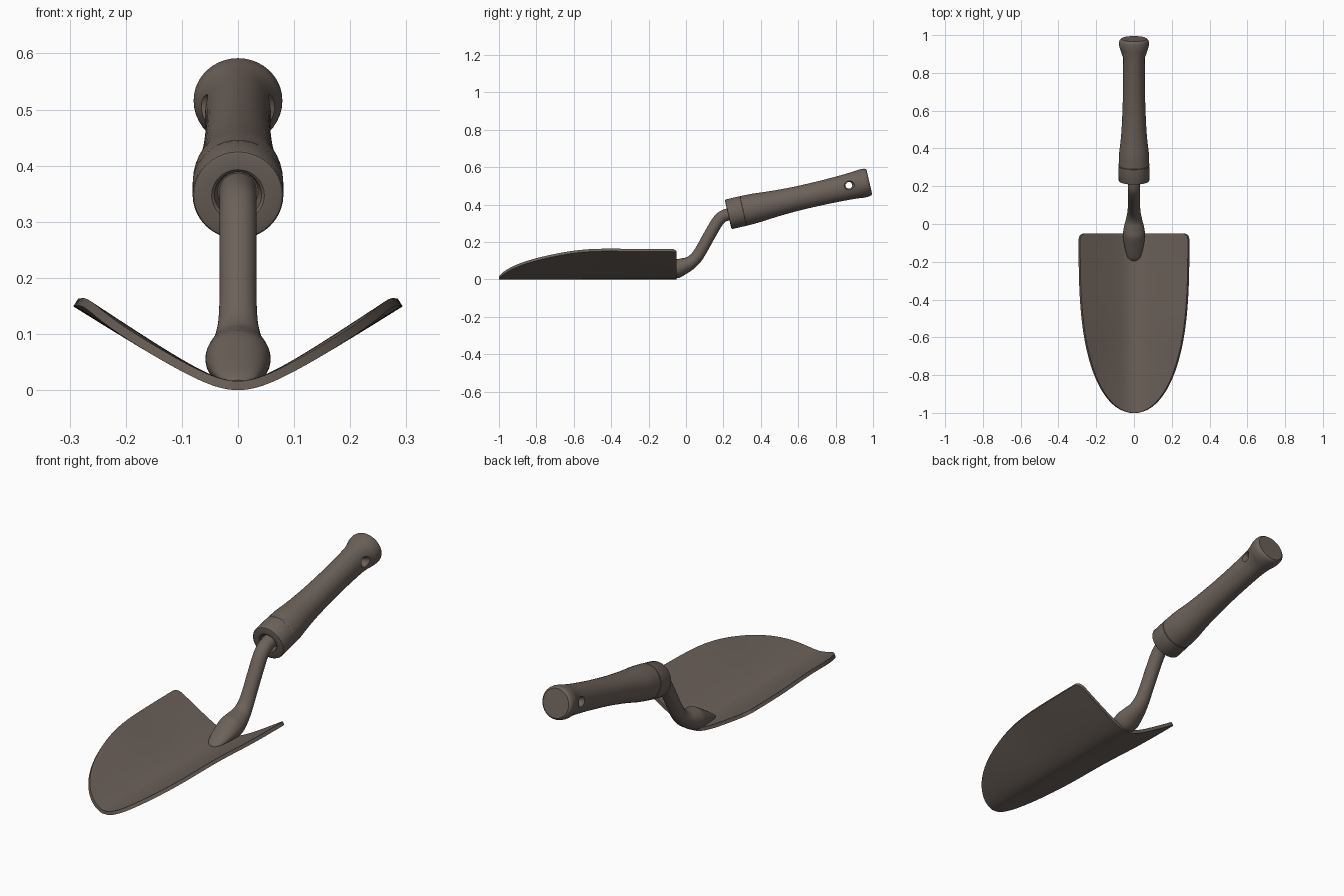
import bpy, bmesh, math
from mathutils import Vector

if "Cube" in bpy.data.objects:
    bpy.data.objects.remove(bpy.data.objects["Cube"])

mat = bpy.data.materials.new("warm grey brown")
mat.diffuse_color = (0.15, 0.12, 0.102, 1)
mat.use_nodes = True
mat.node_tree.nodes["Principled BSDF"].inputs["Base Color"].default_value = mat.diffuse_color


def finish(name, bm):
    bmesh.ops.recalc_face_normals(bm, faces=bm.faces)
    me = bpy.data.meshes.new(name)
    bm.to_mesh(me)
    bm.free()
    me.materials.append(mat)
    ob = bpy.data.objects.new(name, me)
    bpy.context.collection.objects.link(ob)
    return ob


def activate(ob):
    bpy.ops.object.select_all(action='DESELECT')
    ob.select_set(True)
    bpy.context.view_layer.objects.active = ob


def smooth(ob, angle=35):
    activate(ob)
    bpy.ops.object.shade_smooth_by_angle(angle=math.radians(angle))


def spline(rows, n=5):
    """Catmull-Rom subdivision of rows of numbers."""
    out = []
    for i in range(len(rows) - 1):
        p = [rows[max(0, min(len(rows) - 1, i + k))] for k in (-1, 0, 1, 2)]
        for j in range(n):
            t = j / n
            out.append(tuple(0.5 * (2 * b + (c - a) * t + (2 * a - 5 * b + 4 * c - d) * t * t
                                    + (3 * b - a - 3 * c + d) * t ** 3) for a, b, c, d in zip(*p)))
    return out + [rows[-1]]


def loft(name, rows, axis=None, seg=40):
    """Elliptical rings (y, z, radius_x, radius_normal) along a path in the YZ plane."""
    bm = bmesh.new()
    rings = []
    for i, (y, z, rx, rn) in enumerate(rows):
        a, b = rows[max(i - 1, 0)], rows[min(i + 1, len(rows) - 1)]
        t = axis or Vector((0, b[0] - a[0], b[1] - a[1])).normalized()
        n = Vector((0, -t.z, t.y))
        rings.append([bm.verts.new(Vector((0, y, z)) + Vector((rx * math.cos(q), 0, 0)) + n * rn * math.sin(q))
                      for q in (2 * math.pi * k / seg for k in range(seg))])
    for r, s in zip(rings, rings[1:]):
        for k in range(seg):
            bm.faces.new((r[k], r[(k + 1) % seg], s[(k + 1) % seg], s[k]))
    bm.faces.new(rings[0])
    bm.faces.new(rings[-1])
    return finish(name, bm)


# Blade: curved cross-section trimmed to a rounded-tip outline
def blade_row(t):
    y, d, r = -0.05 - 0.95 * t, 0.95 * t, 0.03
    w = 0.285 * math.sqrt(max(1 - t ** 2.97, 0))
    if d < r:
        w -= r - math.sqrt(r * r - (r - d) ** 2)
    return y, w


ts = [0, 0.001, 0.004, 0.01, 0.018, 0.0316, 0.07]
ts += [math.sin(math.pi / 2 * k / 40) ** (2 / 2.97) for k in range(1, 40)] + [0.9998]
ts.sort()
bm = bmesh.new()
N = 32
grid = []
for t in ts:
    y, w = blade_row(t)
    k = 1 + 0.06 * math.exp(-((y + 0.55) / 0.2) ** 2)
    row = []
    for i in range(N + 1):
        x = w * (2 * i / N - 1)
        row.append(bm.verts.new((x, y, 0.016 + math.hypot(0.64 * x * k, 0.04) - 0.04)))
    grid.append(row)
for a, b in zip(grid, grid[1:]):
    for i in range(N):
        bm.faces.new((a[i], b[i], b[i + 1], a[i + 1]))
bm.normal_update()
up = sum(f.normal.z for f in bm.faces) > 0
blade = finish("blade", bm)
if sum(p.normal.z for p in blade.data.polygons) < 0:
    blade.data.flip_normals()
mod = blade.modifiers.new("thickness", 'SOLIDIFY')
mod.thickness = 0.016
mod.offset = -1
activate(blade)
bpy.ops.object.modifier_apply(modifier="thickness")
smooth(blade)

# Socket on the blade flowing into the bent neck
neck = loft("neck", spline([
    (-0.195, 0.014, 0.012, 0.004), (-0.175, 0.022, 0.034, 0.014), (-0.12, 0.038, 0.05, 0.032),
    (-0.06, 0.054, 0.058, 0.05), (-0.02, 0.068, 0.054, 0.045), (0.02, 0.086, 0.044, 0.037),
    (0.055, 0.117, 0.036, 0.033), (0.085, 0.163, 0.033, 0.032), (0.125, 0.235, 0.033, 0.032),
    (0.165, 0.303, 0.033, 0.032), (0.195, 0.335, 0.033, 0.032), (0.24, 0.352, 0.033, 0.032),
    (0.29, 0.363, 0.033, 0.032)]))
smooth(neck, 50)

# Ferrule and handle share one tilted axis
ang = math.radians(13)
axis = Vector((0, math.cos(ang), math.sin(ang)))


def on_axis(rows):
    return [(0.225 + t * axis.y, 0.347 + t * axis.z, rx, rn) for t, rx, rn in rows]


ferrule = loft("ferrule", on_axis([(t, r, r) for t, r in (
    (0.03, 0.03), (0.03, 0.036), (0.004, 0.042), (0, 0.047), (0, 0.074), (0.002, 0.079),
    (0.006, 0.081), (0.082, 0.081), (0.084, 0.079), (0.084, 0.05))]), axis)
smooth(ferrule)

handle = loft("handle", on_axis([(0.083, 0.07, 0.07), (0.083, 0.079, 0.079)] + spline([
    (0.086, 0.081, 0.081), (0.15, 0.079, 0.079), (0.21, 0.072, 0.074), (0.28, 0.066, 0.069),
    (0.385, 0.061, 0.065), (0.5, 0.058, 0.065), (0.59, 0.058, 0.067), (0.66, 0.060, 0.070),
    (0.70, 0.067, 0.073), (0.73, 0.077, 0.076), (0.755, 0.079, 0.076), (0.768, 0.075, 0.073),
    (0.775, 0.067, 0.066)])), axis)

# Flared hanging hole through the handle end
bm = bmesh.new()
rings = []
for x, r in ((-0.1, 0.05), (-0.056, 0.024), (-0.045, 0.018), (0.045, 0.018), (0.056, 0.024), (0.1, 0.05)):
    rings.append([bm.verts.new((x, 0.871 + r * math.cos(q), 0.503 + r * math.sin(q)))
                  for q in (2 * math.pi * k / 24 for k in range(24))])
for a, b in zip(rings, rings[1:]):
    for k in range(24):
        bm.faces.new((a[k], a[(k + 1) % 24], b[(k + 1) % 24], b[k]))
bm.faces.new(rings[0])
bm.faces.new(rings[-1])
cutter = finish("hole_cutter", bm)
cutter.hide_render = True
mod = handle.modifiers.new("hole", 'BOOLEAN')
mod.operation = 'DIFFERENCE'
mod.solver = 'EXACT'
mod.object = cutter
activate(handle)
bpy.ops.object.modifier_apply(modifier="hole")
bpy.data.objects.remove(cutter)
smooth(handle)
